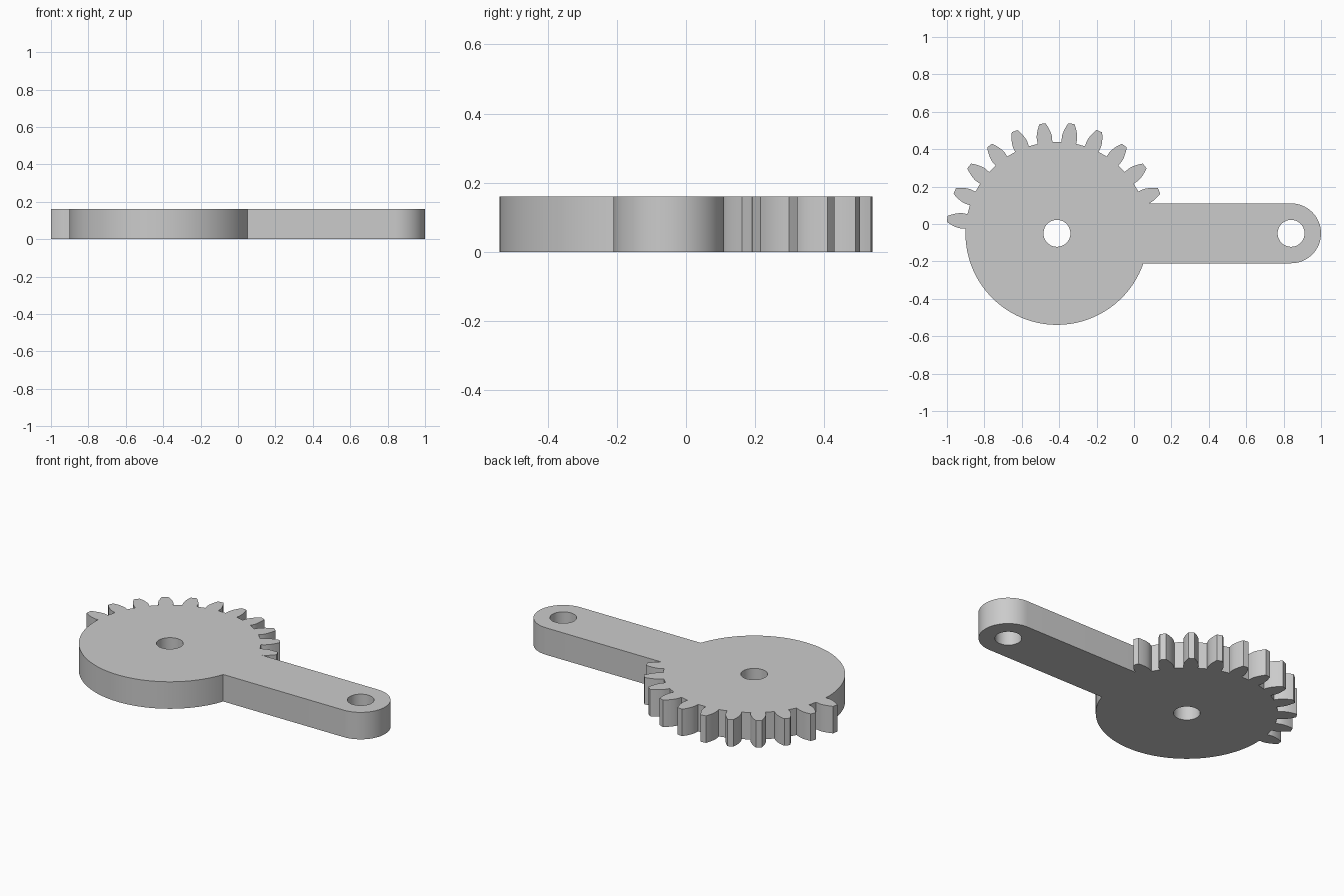
import bpy, bmesh
from math import sin, cos, acos, asin, tan, radians, degrees, sqrt

if "Cube" in bpy.data.objects:
    bpy.data.objects.remove(bpy.data.objects["Cube"])

CX, CY = -0.412, -0.05           # gear axis
M, TEETH = 0.0455, 24            # gear module and full-circle tooth count
PITCH, TIP, ROOT = 12 * M, 13 * M, 10.75 * M
BASE = PITCH * cos(radians(20))
ARM, REACH, HALF, HOLE = 0.16, 1.252, 0.16, 0.072
HEIGHT = 0.16


def polar(r, deg, cx=0.0):
    return (cx + r * cos(radians(deg)), r * sin(radians(deg)))


def arc(r, a, b, n, cx=0.0):
    return [polar(r, a + (b - a) * i / n, cx) for i in range(n + 1)]


def half_angle(r):
    """Half tooth thickness in degrees on an involute flank."""
    inv = lambda t: tan(t) - t
    a = acos(min(1.0, BASE / r))
    return 90 / TEETH + degrees(inv(radians(20)) - inv(a))


def tooth(mid):
    radii = [BASE + (TIP - BASE) * i / 7 for i in range(8)]
    foot = half_angle(BASE)
    right = [polar(ROOT, mid - foot)] + [polar(r, mid - half_angle(r)) for r in radii]
    left = [polar(r, mid + half_angle(r)) for r in reversed(radii)] + [polar(ROOT, mid + foot)]
    return right + [polar(TIP, mid)] + left


# Outline: rounded arm, eleven teeth, then the plain part of the disc
outline = arc(HALF, -90, 90, 32, REACH)
outline.append((0.4916, HALF))
for k in range(11):
    pts = tooth(22.5 + 15 * k)
    if k == 0:                   # first tooth merges into the arm
        pts = [p for p in pts if p[1] > HALF + 0.001]
    outline += pts
start = 172.5 + half_angle(BASE)
end = 360 - degrees(asin(HALF / ROOT))
outline += arc(ROOT, start, end, 72)[1:]

# Fill the outline around both pin holes and extrude
bm = bmesh.new()
for loop in (outline, arc(HOLE, 0, 360, 48)[:-1], arc(HOLE, 0, 360, 48, REACH)[:-1]):
    vs = [bm.verts.new((CX + x, CY + y, 0)) for x, y in loop]
    for i, v in enumerate(vs):
        bm.edges.new((v, vs[(i + 1) % len(vs)]))
bmesh.ops.triangle_fill(bm, edges=bm.edges[:], use_beauty=True, normal=(0, 0, 1))
ext = bmesh.ops.extrude_face_region(bm, geom=bm.faces[:], use_keep_orig=True)
bmesh.ops.translate(bm, vec=(0, 0, HEIGHT),
                    verts=[g for g in ext["geom"] if isinstance(g, bmesh.types.BMVert)])
bmesh.ops.recalc_face_normals(bm, faces=bm.faces[:])
mesh = bpy.data.meshes.new("sector_gear_arm")
bm.to_mesh(mesh)
bm.free()
obj = bpy.data.objects.new("sector_gear_arm", mesh)
bpy.context.collection.objects.link(obj)
bpy.context.view_layer.objects.active = obj
obj.select_set(True)
bpy.ops.object.shade_smooth_by_angle(angle=radians(25))
